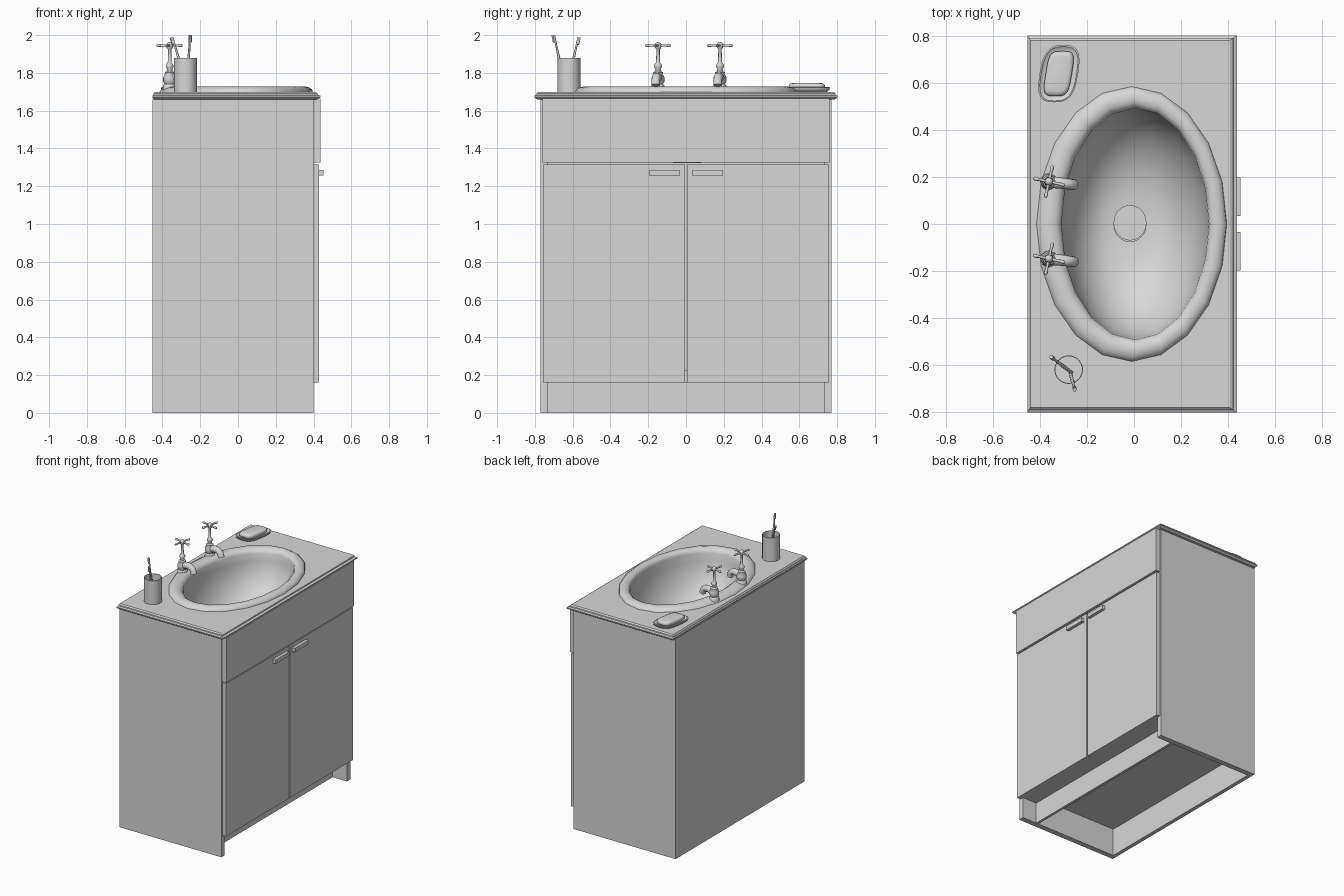
import bpy, bmesh
from math import sin, cos, pi, copysign
from mathutils import Vector

cube = bpy.data.objects.get("Cube")
if cube:
    bpy.data.objects.remove(cube)

GREY = (0.68, 0.68, 0.68, 1)
grey = bpy.data.materials.new("plain_grey")
grey.use_nodes = True
grey.diffuse_color = GREY
grey.node_tree.nodes["Principled BSDF"].inputs["Base Color"].default_value = GREY


def finish(name, bm, smooth=False):
    mesh = bpy.data.meshes.new(name)
    bm.to_mesh(mesh)
    bm.free()
    mesh.materials.append(grey)
    obj = bpy.data.objects.new(name, mesh)
    bpy.context.collection.objects.link(obj)
    if smooth:
        bpy.ops.object.select_all(action='DESELECT')
        obj.select_set(True)
        bpy.context.view_layer.objects.active = obj
        bpy.ops.object.shade_smooth_by_angle(angle=0.8)
    return obj


def box(name, x, y, z):
    bm = bmesh.new()
    bmesh.ops.create_cube(bm, size=1)
    for v in bm.verts:
        v.co = [(a + b) / 2 + c * (b - a) for (a, b), c in zip((x, y, z), v.co)]
    return finish(name, bm)


def loft(name, rings, start=True, end=True, smooth=True):
    """Skin a stack of counter-clockwise rings."""
    bm = bmesh.new()
    rows = [[bm.verts.new(p) for p in r] for r in rings]
    n = len(rows[0])
    for a, b in zip(rows, rows[1:]):
        for i in range(n):
            j = (i + 1) % n
            bm.faces.new((a[i], a[j], b[j], b[i]))
    if start:
        bm.faces.new(rows[0][::-1])
    if end:
        bm.faces.new(rows[-1])
    return finish(name, bm, smooth)


def oval(rx, ry, z, cx=0, cy=0, n=20, power=1, shear=0):
    pts = []
    for i in range(n):
        c, s = cos(2 * pi * i / n), sin(2 * pi * i / n)
        x = rx * copysign(abs(c) ** power, c)
        y = ry * copysign(abs(s) ** power, s)
        pts.append((cx + x + shear * y, cy + y, z))
    return pts


def lathe(name, profile, cx, cy, n=16):
    return loft(name, [oval(r, r, z, cx, cy, n) for r, z in profile])


def tube(name, points, radii, n=10):
    """Round tube through points, one radius for each point."""
    pts = [Vector(p) for p in points]
    rings = []
    for i, p in enumerate(pts):
        d = (pts[min(i + 1, len(pts) - 1)] - pts[max(i - 1, 0)]).normalized()
        u = Vector((0, 1, 0)).cross(d).normalized() if abs(d.y) < 0.8 else Vector((0, 0, 1)).cross(d).normalized()
        v = d.cross(u)
        rings.append([p + radii[i] * (u * cos(2 * pi * k / n) + v * sin(2 * pi * k / n))
                      for k in range(n)])
    return loft(name, rings)


# Cabinet carcass
BACK, FACE, SIDE, INNER, TOP = -0.453, 0.40, 0.771, 0.73, 1.665
for s, label in ((-1, "right"), (1, "left")):
    box(label + "_side_panel", (BACK, FACE), sorted((s * SIDE, s * INNER)), (0, TOP))
box("back_panel", (BACK, BACK + 0.03), (-INNER, INNER), (0, TOP))
box("bottom_shelf", (BACK + 0.03, 0.25), (-INNER, INNER), (0.21, 0.225))
box("front_rail", (0.25, FACE), (-INNER, INNER), (0.16, 0.225))
box("kick_board", (0.26, 0.28), (-INNER, INNER), (0, 0.16))

# Drawer front, doors and handles
box("drawer_front", (FACE, 0.437), (-0.76, 0.76), (1.325, TOP))
for s, label in ((-1, "right"), (1, "left")):
    box(label + "_door", (FACE, 0.43), sorted((s * 0.006, s * 0.758)), (0.16, 1.315))
    box(label + "_handle", (0.43, 0.453), sorted((s * 0.033, s * 0.197)), (1.257, 1.287))

# Countertop with stepped edge and an oval opening
edge = [(1.66, 0.02), (1.67, 0), (1.678, 0), (1.684, 0.015), (1.692, 0.017), (1.70, 0.03)]
rings = []
for z, d in edge:
    x0, x1, y = BACK + 0.4 * d, 0.438 - d, 0.803 - 0.7 * d
    rings.append([(x0, -y, z), (x1, -y, z), (x1, y, z), (x0, y, z)])
top = loft("countertop", rings, smooth=False)
cutter = loft("opening_cutter", [oval(0.35, 0.53, z, -0.005) for z in (1.5, 1.9)], smooth=False)
mod = top.modifiers.new("opening", 'BOOLEAN')
mod.operation, mod.object, mod.solver = 'DIFFERENCE', cutter, 'EXACT'
bpy.context.view_layer.update()
cut = bpy.data.meshes.new_from_object(top.evaluated_get(bpy.context.evaluated_depsgraph_get()))
top.modifiers.clear()
top.data = cut
bpy.data.objects.remove(cutter)

# Basin: rolled rim, then a bowl narrowing to the drain
rim = [(0.405, 0.585, 1.70), (0.40, 0.58, 1.712), (0.382, 0.562, 1.723), (0.36, 0.54, 1.728),
       (0.335, 0.517, 1.724), (0.32, 0.501, 1.712), (0.314, 0.493, 1.695)]
rings = [oval(rx, ry, z, -0.01 + 0.015 * i / 6) for i, (rx, ry, z) in enumerate(rim)]
for i in range(1, 11):
    a = i / 10 * pi / 2
    rings.append(oval(0.07 + 0.244 * cos(a), 0.075 + 0.418 * cos(a), 1.695 - 0.37 * sin(a),
                      0.005 - 0.022 * i / 10))
loft("basin", rings, start=False, end=False)
loft("drain", [oval(0.07, 0.075, z, -0.017, 0.005, 24) for z in (1.322, 1.335)])

# Taps
body = [(0.036, 1.71), (0.034, 1.732), (0.026, 1.74), (0.034, 1.755), (0.034, 1.775),
        (0.024, 1.797), (0.026, 1.803), (0.015, 1.81), (0.014, 1.822), (0.021, 1.832),
        (0.019, 1.844), (0.01, 1.855), (0.009, 1.925), (0.016, 1.932), (0.018, 1.945),
        (0.013, 1.958), (0.005, 1.964)]
for ty, label in ((-0.148, "right"), (0.18, "left")):
    tx = -0.362
    lathe(label + "_tap_body", body, tx, ty)
    spout = [(0, 1.765), (0.04, 1.779), (0.075, 1.778), (0.096, 1.764), (0.105, 1.735)]
    tube(label + "_tap_spout", [(tx + d, ty - 0.12 * d, z) for d, z in spout],
         [0.026, 0.024, 0.023, 0.023, 0.023], 12)
    for k in range(4):
        a = k * pi / 2 - 0.22
        arm = [(tx + d * cos(a), ty + d * sin(a), 1.945) for d in (0, 0.045, 0.055, 0.064, 0.07)]
        tube(f"{label}_tap_arm_{k + 1}", arm, [0.007, 0.006, 0.008, 0.008, 0.004], 8)

# Cup with two toothbrushes
CX, CY = -0.278, -0.62
lathe("cup", [(0.061, 1.70), (0.061, 1.88), (0.057, 1.88), (0.057, 1.71)], CX, CY, 24)
for label, foot, tip in (("first", (-0.266, -0.632, 1.715), (-0.347, -0.57, 1.986)),
                         ("second", (-0.27, -0.638, 1.715), (-0.254, -0.698, 1.998))):
    f, t = Vector(foot), Vector(tip)
    tube(label + "_toothbrush", [f, f.lerp(t, 0.5), f.lerp(t, 0.8), t],
         [0.007, 0.008, 0.005, 0.006], 8)
    out = Vector((t.x - CX, t.y - CY, 0)).normalized() * 0.007
    tube(label + "_bristles", [f.lerp(t, 0.87) + out, t + out], [0.009, 0.009], 6)

# Soap dish and soap
dish = [(0.065, 0.105, 1.70), (0.08, 0.12, 1.712), (0.082, 0.122, 1.722),
        (0.076, 0.116, 1.724), (0.066, 0.104, 1.714)]
soap = [(0.05, 0.086, 1.712), (0.056, 0.096, 1.722), (0.056, 0.096, 1.734),
        (0.051, 0.088, 1.743), (0.04, 0.076, 1.746)]
for name, rows, power in (("soap_dish", dish, 0.68), ("soap", soap, 0.5)):
    loft(name, [oval(rx, ry, z, -0.32, 0.64, 24, power, 0.16) for rx, ry, z in rows])
